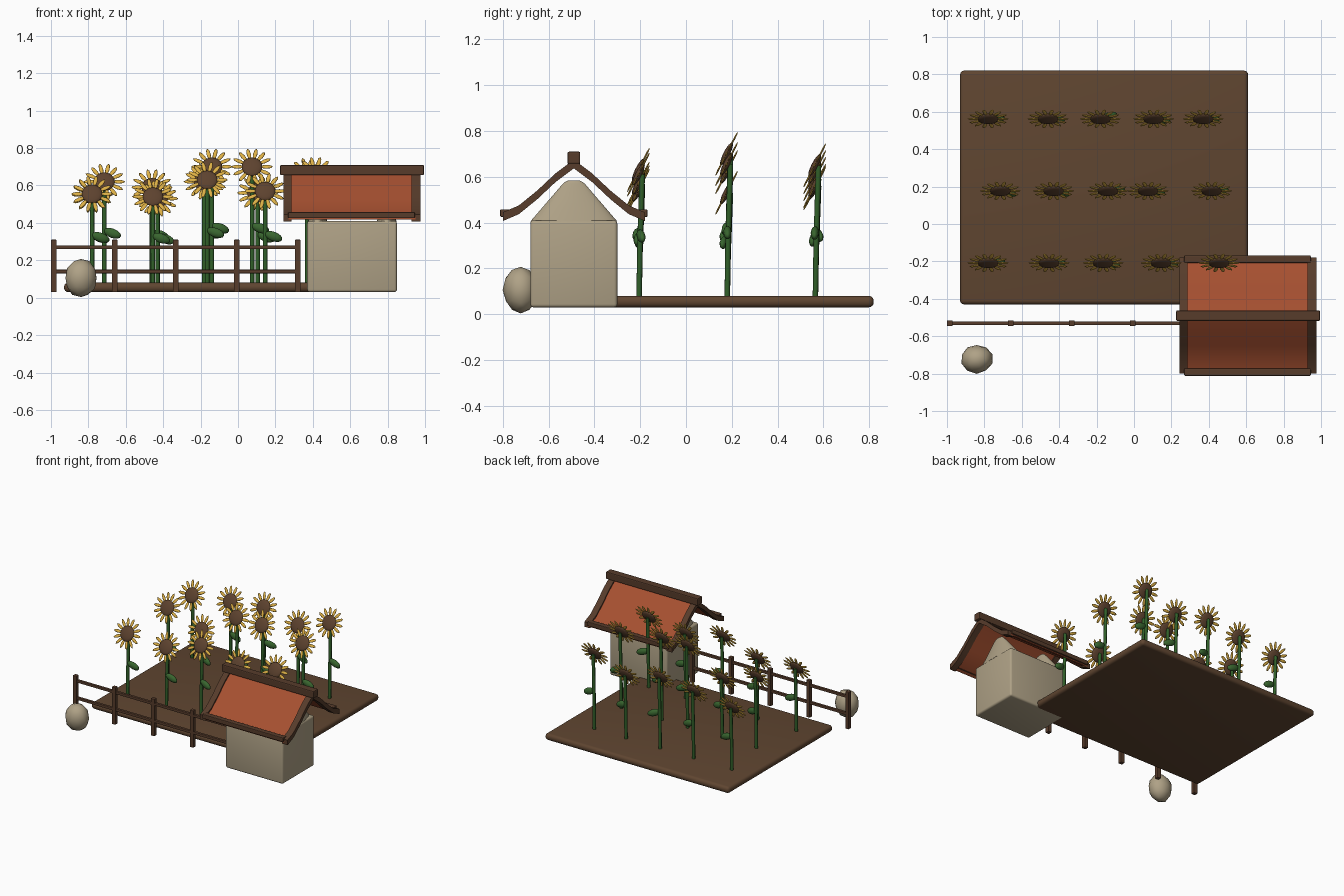
import bpy, bmesh, math, random
from mathutils import Matrix, Vector

random.seed(4)
cube = bpy.data.objects.get("Cube")
if cube:
    bpy.data.objects.remove(cube)


def material(name, rgb):
    m = bpy.data.materials.new(name)
    m.use_nodes = True
    m.diffuse_color = (*rgb, 1)
    m.node_tree.nodes["Principled BSDF"].inputs["Base Color"].default_value = (*rgb, 1)
    return m


SOIL = material("soil brown", (0.115, 0.06, 0.03))
WOOD = material("wood brown", (0.095, 0.045, 0.024))
STONE = material("warm stone", (0.43, 0.36, 0.24))
TILE = material("roof red", (0.38, 0.08, 0.03))
SEED = material("seed brown", (0.11, 0.055, 0.028))
PETAL = material("petal yellow", (0.72, 0.43, 0.06))
STEM = material("stem green", (0.03, 0.115, 0.022))
LEAF = material("leaf green", (0.04, 0.13, 0.028))


def add_object(name, data):
    ob = bpy.data.objects.new(name, data)
    bpy.context.collection.objects.link(ob)
    return ob


def mesh_from(bm, name, mat, smooth=False):
    bmesh.ops.recalc_face_normals(bm, faces=bm.faces)
    me = bpy.data.meshes.new(name)
    bm.to_mesh(me)
    bm.free()
    me.materials.append(mat)
    for p in me.polygons:
        p.use_smooth = smooth
    return me


def box(name, lo, hi, mat, bevel=0.0, segments=2):
    lo, hi = Vector(lo), Vector(hi)
    bm = bmesh.new()
    bmesh.ops.create_cube(bm, size=1)
    bmesh.ops.scale(bm, vec=hi - lo, verts=bm.verts)
    bmesh.ops.translate(bm, vec=(lo + hi) / 2, verts=bm.verts)
    if bevel:
        bmesh.ops.bevel(bm, geom=list(bm.edges), offset=bevel, segments=segments,
                        profile=0.5, affect='EDGES')
    return add_object(name, mesh_from(bm, name, mat, bevel > 0.01))


# Ground plot
box("ground", (-0.93, -0.43, 0.03), (0.61, 0.82, 0.08), SOIL, 0.022, 4)

# House walls and the two rounded gables
HX, HY = 0.61, -0.49
box("house_walls", (0.37, HY - 0.19, 0.03), (0.85, HY + 0.19, 0.41), STONE, 0.014, 3)
for name, x in (("gable_right", 0.425), ("gable_left", 0.795)):
    bm = bmesh.new()
    bmesh.ops.create_cone(bm, cap_ends=True, segments=32, radius1=0.19, radius2=0.035, depth=0.18)
    top = [e for e in bm.edges if all(v.co.z > 0.08 for v in e.verts)]
    bmesh.ops.bevel(bm, geom=top, offset=0.02, segments=3, profile=0.5, affect='EDGES')
    bmesh.ops.scale(bm, vec=(0.28, 1, 1), verts=bm.verts)
    bmesh.ops.translate(bm, vec=(x, HY, 0.495), verts=bm.verts)
    add_object(name, mesh_from(bm, name, STONE, True))

# Roof: a flared profile swept along x
SLOPE = ((0.0, 0.675), (0.08, 0.615), (0.16, 0.54), (0.24, 0.475), (0.31, 0.445))


def roof_strip(name, side, x0, x1, drop, thick, mat):
    bm = bmesh.new()
    rings = []
    for d, z in SLOPE:
        y = HY + side * d
        rings.append([bm.verts.new(c) for c in (
            (x0, y, z - drop), (x1, y, z - drop),
            (x1, y, z - drop - thick), (x0, y, z - drop - thick))])
    for a, b in zip(rings, rings[1:]):
        for i in range(4):
            j = (i + 1) % 4
            bm.faces.new((a[i], a[j], b[j], b[i]))
    bm.faces.new(rings[0])
    bm.faces.new(rings[-1])
    add_object(name, mesh_from(bm, name, mat, True))


for label, side in (("front", -1), ("back", 1)):
    roof_strip("roof_panel_" + label, side, 0.27, 0.95, 0.012, 0.016, TILE)
    roof_strip("roof_rail_right_" + label, side, 0.243, 0.287, 0, 0.038, WOOD)
    roof_strip("roof_rail_left_" + label, side, 0.928, 0.975, 0, 0.038, WOOD)
    y = HY + side * 0.302
    box("eave_beam_" + label, (0.268, y - 0.02, 0.425), (0.945, y + 0.02, 0.458), WOOD, 0.005)
box("ridge_beam", (0.225, HY - 0.028, 0.655), (0.995, HY + 0.028, 0.71), WOOD, 0.007)

# Fence
for i in range(5):
    x = -0.985 + i * 0.326
    box(f"fence_post_{i + 1}", (x - 0.015, -0.545, 0.03), (x + 0.015, -0.515, 0.31), WOOD, 0.003)
for name, z in (("upper", 0.27), ("lower", 0.14)):
    box("fence_rail_" + name, (-0.985, -0.54, z - 0.01), (0.32, -0.52, z + 0.01), WOOD, 0.003)

# Boulder
bm = bmesh.new()
bmesh.ops.create_icosphere(bm, subdivisions=2, radius=1)
for v in bm.verts:
    v.co *= random.uniform(0.95, 1.02)
bmesh.ops.scale(bm, vec=(0.087, 0.078, 0.105), verts=bm.verts)
bmesh.ops.translate(bm, vec=(-0.84, -0.722, 0.105), verts=bm.verts)
add_object("boulder", mesh_from(bm, "boulder", STONE, True))


# Shared flower meshes
def blob(bm, scale, matrix, u=10, v=6):
    made = bmesh.ops.create_uvsphere(bm, u_segments=u, v_segments=v, radius=1)["verts"]
    bmesh.ops.transform(bm, matrix=matrix @ Matrix.Diagonal((*scale, 1)), verts=made)


bm = bmesh.new()
COUNT = 14
for i in range(COUNT):
    turn = Matrix.Rotation(math.tau * i / COUNT, 4, 'Z')
    blob(bm, (0.034, 0.0115, 0.004), turn @ Matrix.Translation((0.077, 0, 0)), 8, 6)
petal_mesh = mesh_from(bm, "petals", PETAL, True)

bm = bmesh.new()
blob(bm, (0.056, 0.056, 0.014), Matrix(), 20, 8)
seed_mesh = mesh_from(bm, "seed_disc", SEED, True)

bm = bmesh.new()
blob(bm, (0.05, 0.018, 0.025), Matrix.Rotation(math.radians(20), 4, 'Y')
     @ Matrix.Translation((0.048, 0, 0)), 12, 8)
leaf_mesh = mesh_from(bm, "leaf", LEAF, True)


def sunflower(label, x, y, h):
    curve = bpy.data.curves.new("stem", 'CURVE')
    curve.dimensions = '3D'
    curve.bevel_depth = 0.012
    curve.bevel_resolution = 2
    curve.use_fill_caps = True
    line = curve.splines.new('POLY')
    line.points.add(2)
    for p, co in zip(line.points, ((x, y, 0.06), (x, y + 0.004, h / 2), (x, y + 0.014, h))):
        p.co = (*co, 1)
    curve.materials.append(STEM)
    add_object("stem_" + label, curve)
    for name, me in (("petals_", petal_mesh), ("seed_disc_", seed_mesh)):
        ob = add_object(name + label, me)
        ob.location = (x, y - 0.003, h)
        ob.rotation_euler = (math.radians(63), 0, 0)
    leaf = add_object("leaf_" + label, leaf_mesh)
    leaf.location = (x, y, 0.15 + 0.34 * h)
    leaf.rotation_euler = (0, 0, random.uniform(-0.3, 0.3))


# Three rows of flowers, given as (x, head height)
ROWS = {
    -0.205: ((-0.78, 0.555), (-0.455, 0.54), (-0.165, 0.63), (0.145, 0.57), (0.455, 0.61)),
    0.18: ((-0.715, 0.62), (-0.43, 0.53), (-0.14, 0.70), (0.075, 0.70), (0.415, 0.655)),
    0.565: ((-0.78, 0.55), (-0.46, 0.59), (-0.18, 0.62), (0.105, 0.56), (0.37, 0.65)),
}
for r, (y, row) in enumerate(ROWS.items()):
    for c, (x, h) in enumerate(row):
        sunflower(f"row{r + 1}_{c + 1}", x, y, h)

# Keep edges crisp on the smooth solid parts
bpy.ops.object.select_all(action='DESELECT')
for ob in bpy.context.collection.objects:
    if ob.type == 'MESH' and ob.name.startswith(("ground", "house", "gable", "roof")):
        ob.select_set(True)
        bpy.context.view_layer.objects.active = ob
bpy.ops.object.shade_smooth_by_angle(angle=math.radians(35))
